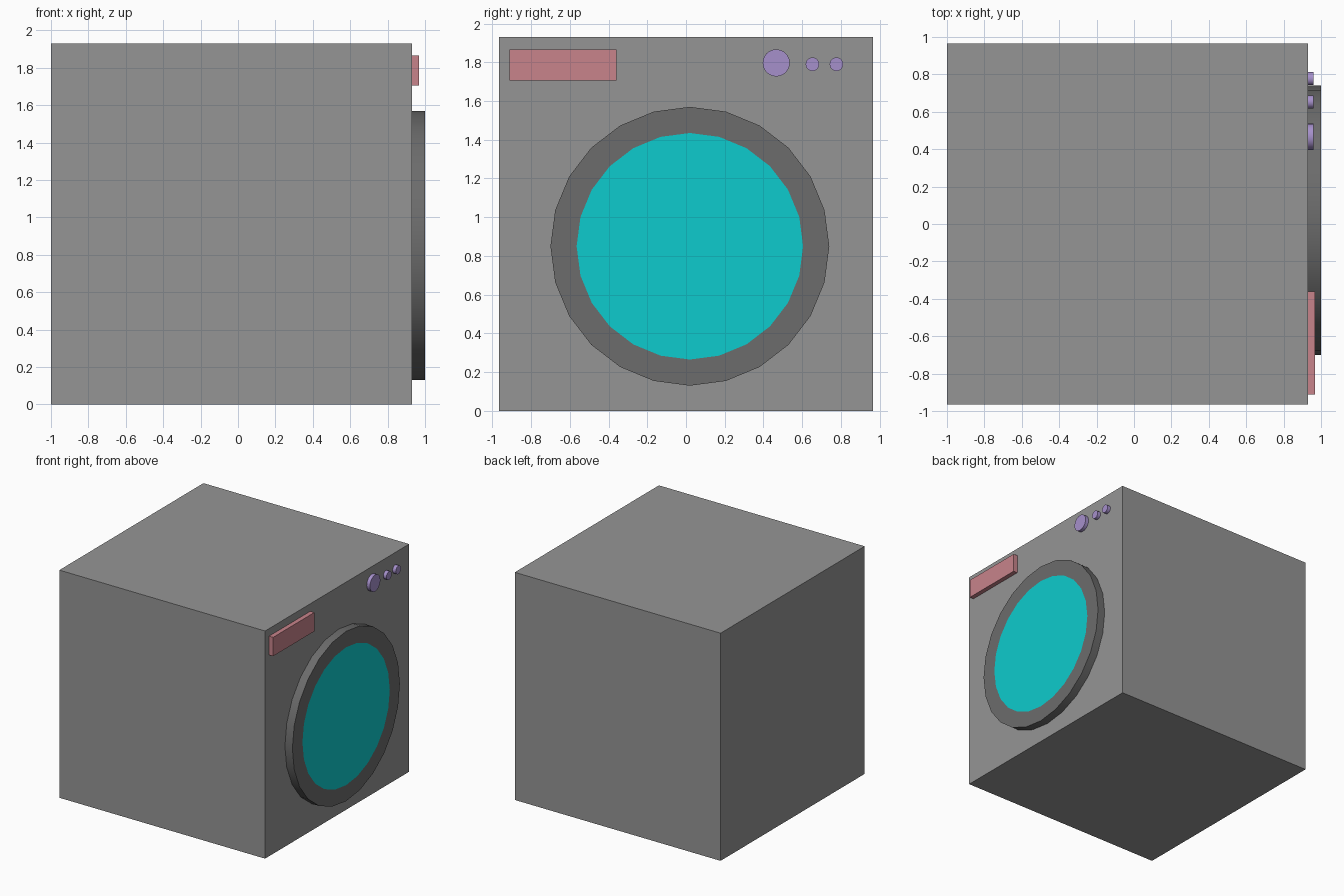
import bpy, bmesh
from math import pi
from mathutils import Matrix, Vector

if "Cube" in bpy.data.objects:
    bpy.data.objects.remove(bpy.data.objects["Cube"])

FRONT_X = 0.93  # plane of the panel that carries door and controls


def material(name, rgb):
    m = bpy.data.materials.new(name)
    m.diffuse_color = (*rgb, 1)
    m.use_nodes = True
    m.node_tree.nodes["Principled BSDF"].inputs["Base Color"].default_value = m.diffuse_color
    return m


body_grey = material("body_grey", (0.30, 0.30, 0.30))
ring_grey = material("ring_grey", (0.15, 0.15, 0.15))
glass_cyan = material("glass_cyan", (0.004, 0.60, 0.61))
pink = material("tray_pink", (0.58, 0.23, 0.26))
purple = material("knob_purple", (0.38, 0.28, 0.60))


def finish(name, bm, *mats):
    mesh = bpy.data.meshes.new(name)
    bm.to_mesh(mesh)
    bm.free()
    obj = bpy.data.objects.new(name, mesh)
    bpy.context.collection.objects.link(obj)
    for m in mats:
        mesh.materials.append(m)
    return obj


def box(name, lo, hi, mat):
    lo, hi = Vector(lo), Vector(hi)
    bm = bmesh.new()
    bmesh.ops.create_cube(bm, size=1, matrix=Matrix.Translation(
        (lo + hi) / 2) @ Matrix.Diagonal((*(hi - lo), 1)))
    return finish(name, bm, mat)


def disc(name, y, z, radius, x_end, mats, inset=0):
    bm = bmesh.new()
    depth = x_end - FRONT_X
    bmesh.ops.create_cone(
        bm, cap_ends=True, segments=24, radius1=radius, radius2=radius,
        depth=depth,
        matrix=Matrix.Translation((FRONT_X + depth / 2, y, z))
        @ Matrix.Rotation(pi / 2, 4, 'Y'))
    bm.normal_update()
    if inset:
        cap = max(bm.faces, key=lambda f: f.calc_center_median().x)
        bmesh.ops.inset_region(bm, faces=[cap], thickness=inset)
        cap.material_index = 1
    obj = finish(name, bm, *mats)
    bpy.ops.object.select_all(action='DESELECT')
    obj.select_set(True)
    bpy.context.view_layer.objects.active = obj
    bpy.ops.object.shade_smooth_by_angle()
    return obj


# Cabinet
box("cabinet", (-1, -0.965, 0), (FRONT_X, 0.965, 1.93), body_grey)

# Round door with flush glass
disc("door", 0.02, 0.85, 0.72, 1.0, (ring_grey, glass_cyan), inset=0.135)

# Detergent tray
box("detergent_tray", (FRONT_X, -0.912, 1.706), (0.968, -0.36, 1.866), pink)

# Dial and two buttons
for name, y, z, r in (("dial", 0.466, 1.797, 0.07),
                      ("button_1", 0.653, 1.79, 0.035),
                      ("button_2", 0.777, 1.79, 0.035)):
    disc(name, y, z, r, 0.96, (purple,))
